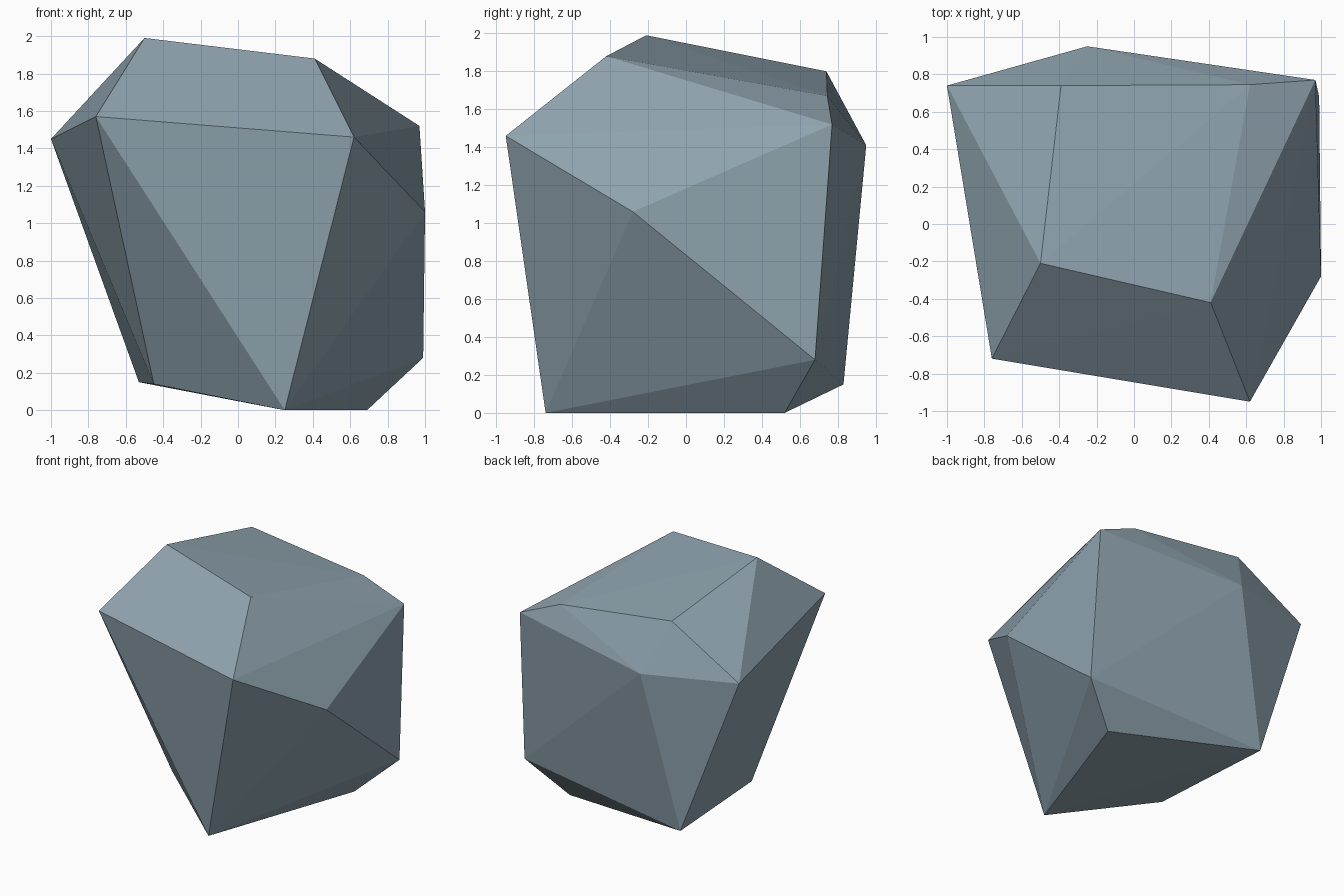
import bpy, bmesh

if "Cube" in bpy.data.objects:
    bpy.data.objects.remove(bpy.data.objects["Cube"])

# Corner points of the faceted boulder, grouped by height
crown = [(-0.50, -0.21, 1.99), (0.41, -0.42, 1.88), (-0.39, 0.74, 1.80), (0.62, 0.745, 1.67)]
shoulder = [(-0.76, -0.72, 1.57), (0.62, -0.95, 1.46), (0.97, 0.77, 1.52),
            (-0.25, 0.95, 1.41), (-1.00, 0.74, 1.45), (1.00, -0.28, 1.06)]
base = [(0.99, 0.68, 0.28), (0.69, 0.52, 0.0), (0.25, -0.74, 0.0),
        (-0.45, -0.21, 0.14), (-0.53, 0.83, 0.15)]

# Wrap the corners in a convex skin
bm = bmesh.new()
for p in crown + shoulder + base:
    bm.verts.new(p)
bmesh.ops.convex_hull(bm, input=bm.verts[:])
bmesh.ops.recalc_face_normals(bm, faces=bm.faces[:])
mesh = bpy.data.meshes.new("boulder")
bm.to_mesh(mesh)
bm.free()

# Single blue-grey stone colour, flat shaded
stone = bpy.data.materials.new("blue grey stone")
stone.diffuse_color = (0.27, 0.36, 0.42, 1)
stone.use_nodes = True
stone.node_tree.nodes["Principled BSDF"].inputs["Base Color"].default_value = stone.diffuse_color
mesh.materials.append(stone)
boulder = bpy.data.objects.new("boulder", mesh)
bpy.context.collection.objects.link(boulder)
